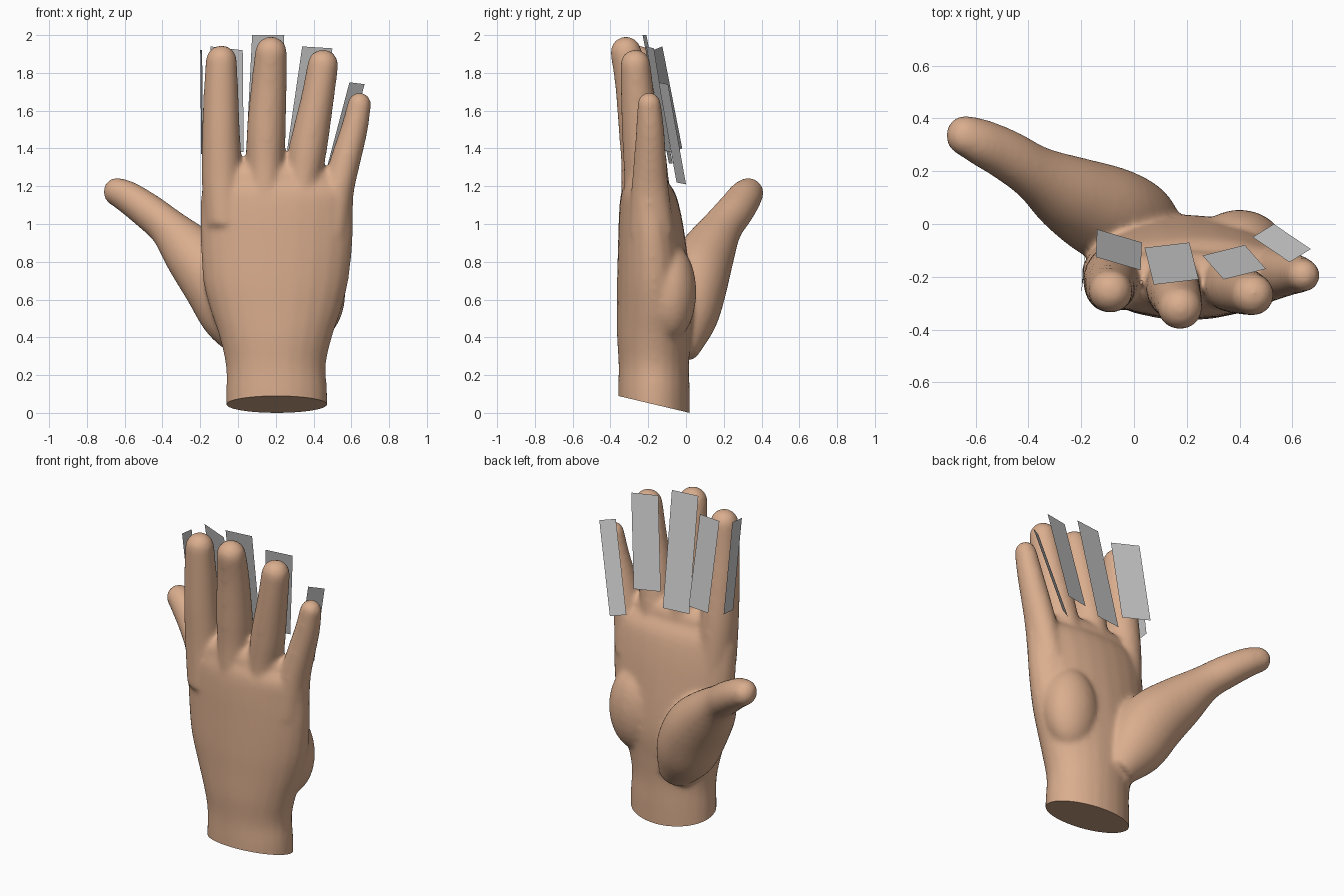
import bpy
import bmesh
import math
from mathutils import Vector

cube = bpy.data.objects.get("Cube")
if cube:
    bpy.data.objects.remove(cube, do_unlink=True)


def make_material(name, colour):
    mat = bpy.data.materials.new(name)
    mat.use_nodes = True
    mat.diffuse_color = (*colour, 1)
    mat.node_tree.nodes["Principled BSDF"].inputs["Base Color"].default_value = (*colour, 1)
    return mat


skin = make_material("warm skin", (0.70, 0.42, 0.27))
grey = make_material("light grey", (0.60, 0.60, 0.60))


def catmull(a, b, c, d, t):
    return [0.5 * (2 * q + (r - p) * t + (2 * p - 5 * q + 4 * r - s) * t * t
                   + (3 * q - p - 3 * r + s) * t ** 3)
            for p, q, r, s in zip(a, b, c, d)]


def refine(sections, steps=5):
    """Smoothly interpolate (x, y, z, width radius, depth radius) sections."""
    padded = [sections[0], *sections, sections[-1]]
    result = []
    for quad in zip(padded, padded[1:], padded[2:], padded[3:]):
        result += [catmull(*quad, i / steps) for i in range(steps)]
    return result + [list(sections[-1])]


def loft(bm, sections, level=False, sides=24):
    """Sweep elliptical rings along a path and finish the end with a dome."""
    rows = refine(sections)
    centres = [Vector(r[:3]) for r in rows]
    radii = [r[3:] for r in rows]
    tangents = []
    for i in range(len(rows)):
        step = centres[min(i + 1, len(rows) - 1)] - centres[max(i - 1, 0)]
        tangents.append(Vector((0, 0, 1)) if level else step.normalized())
    end, tip, (rw, rd) = centres[-1], tangents[-1], radii[-1]
    for k in range(1, 6):
        a = k * math.radians(16)
        centres.append(end + tip * min(rw, rd) * math.sin(a))
        radii.append((rw * math.cos(a), rd * math.cos(a)))
        tangents.append(tip)
    rings = []
    for c, (w, d), t in zip(centres, radii, tangents):
        depth = t.cross(Vector((1, 0, 0))).normalized()
        side = depth.cross(t)
        ring = []
        for s in range(sides):
            a = math.tau * s / sides
            ring.append(bm.verts.new(c + side * w * math.cos(a) + depth * d * math.sin(a)))
        rings.append(ring)
    for low, high in zip(rings, rings[1:]):
        for s in range(sides):
            n = (s + 1) % sides
            bm.faces.new((low[s], low[n], high[n], high[s]))
    bm.faces.new(rings[0][::-1])
    bm.faces.new(rings[-1])


# Wrist and palm, as level cross-sections
palm = [
    (0.205, -0.17, -0.15, 0.268, 0.19), (0.205, -0.17, 0.1, 0.268, 0.19),
    (0.2, -0.17, 0.25, 0.265, 0.187), (0.2, -0.17, 0.4, 0.298, 0.195),
    (0.2, -0.165, 0.55, 0.348, 0.2), (0.2, -0.17, 0.7, 0.385, 0.195),
    (0.205, -0.18, 0.9, 0.403, 0.18), (0.205, -0.19, 1.05, 0.405, 0.165),
    (0.205, -0.2, 1.16, 0.4, 0.145), (0.18, -0.21, 1.23, 0.35, 0.11),
]

# Thumb, from the fleshy base to the tip
thumb = [
    (0.1, -0.04, 0.32, 0.1, 0.1), (0, 0, 0.5, 0.18, 0.165),
    (-0.1, 0.04, 0.68, 0.19, 0.18), (-0.24, 0.11, 0.84, 0.155, 0.15),
    (-0.37, 0.19, 0.98, 0.105, 0.11), (-0.48, 0.26, 1.07, 0.094, 0.1),
    (-0.58, 0.31, 1.14, 0.084, 0.092), (-0.64, 0.335, 1.17, 0.074, 0.08),
]

# Four fingers, each from inside the palm to the last joint
fingers = [
    [(-0.07, -0.2, 1.0, 0.11, 0.13), (-0.085, -0.21, 1.25, 0.108, 0.118),
     (-0.09, -0.23, 1.5, 0.1, 0.106), (-0.09, -0.245, 1.7, 0.092, 0.092),
     (-0.088, -0.255, 1.865, 0.083, 0.082)],
    [(0.145, -0.21, 1.0, 0.11, 0.14), (0.145, -0.225, 1.28, 0.1, 0.118),
     (0.15, -0.25, 1.5, 0.103, 0.107), (0.165, -0.285, 1.75, 0.094, 0.092),
     (0.175, -0.318, 1.91, 0.085, 0.083)],
    [(0.335, -0.2, 1.0, 0.1, 0.13), (0.345, -0.215, 1.22, 0.094, 0.112),
     (0.375, -0.235, 1.42, 0.1, 0.102), (0.42, -0.255, 1.66, 0.088, 0.09),
     (0.45, -0.268, 1.845, 0.082, 0.08)],
    [(0.5, -0.18, 0.95, 0.09, 0.12), (0.53, -0.19, 1.18, 0.085, 0.1),
     (0.57, -0.19, 1.34, 0.08, 0.087), (0.615, -0.19, 1.5, 0.072, 0.075),
     (0.643, -0.195, 1.635, 0.063, 0.063)],
]

bm = bmesh.new()
loft(bm, palm, level=True)
loft(bm, thumb)
for finger in fingers:
    loft(bm, finger)

# Heel of the palm below the little finger
heel = bmesh.ops.create_uvsphere(bm, u_segments=24, v_segments=16, radius=1)["verts"]
bmesh.ops.scale(bm, vec=(0.17, 0.14, 0.26), verts=heel)
bmesh.ops.translate(bm, vec=(0.4, -0.085, 0.64), verts=heel)
bmesh.ops.recalc_face_normals(bm, faces=bm.faces)

mesh = bpy.data.meshes.new("hand")
bm.to_mesh(mesh)
bm.free()
mesh.materials.append(skin)
hand = bpy.data.objects.new("hand", mesh)
bpy.context.collection.objects.link(hand)
bpy.ops.object.select_all(action="DESELECT")
hand.select_set(True)
bpy.context.view_layer.objects.active = hand

# Fuse the volumes into one soft skin
remesh = hand.modifiers.new("fuse", "REMESH")
remesh.mode = "VOXEL"
remesh.voxel_size = 0.013
soften = hand.modifiers.new("soften", "SMOOTH")
soften.factor = 0.5
soften.iterations = 16
for name in ("fuse", "soften"):
    bpy.ops.object.modifier_apply(modifier=name)

# Slanted flat cut at the wrist
bm = bmesh.new()
bm.from_mesh(hand.data)
bmesh.ops.bisect_plane(bm, geom=bm.verts[:] + bm.edges[:] + bm.faces[:],
                       plane_co=(0, 0.02, 0), plane_no=(0, 0.23, 0.97), clear_inner=True)
bmesh.ops.holes_fill(bm, edges=[e for e in bm.edges if e.is_boundary], sides=0)
bmesh.ops.recalc_face_normals(bm, faces=bm.faces)
bm.to_mesh(hand.data)
bm.free()
bpy.ops.object.shade_smooth_by_angle(angle=math.radians(50))

# Flat cards behind the fingers: two bottom corners and one top corner
cards = {
    "index_side_card": ((-0.185, -0.11, 1.37), (-0.195, -0.19, 1.37), (-0.19, -0.19, 1.92)),
    "index_card": ((-0.14, -0.02, 1.4), (0.03, -0.07, 1.38), (-0.145, -0.125, 1.94)),
    "middle_card": ((0.04, -0.09, 1.32), (0.21, -0.07, 1.32), (0.075, -0.23, 2.0)),
    "ring_card": ((0.26, -0.12, 1.39), (0.42, -0.08, 1.38), (0.34, -0.21, 1.94)),
    "little_card": ((0.45, -0.05, 1.22), (0.53, 0, 1.21), (0.59, -0.145, 1.75)),
}
for name, corners in cards.items():
    a, b, c = map(Vector, corners)
    mesh = bpy.data.meshes.new(name)
    mesh.from_pydata([a, b, b + c - a, c], [], [(3, 2, 1, 0)])
    mesh.materials.append(grey)
    bpy.context.collection.objects.link(bpy.data.objects.new(name, mesh))
